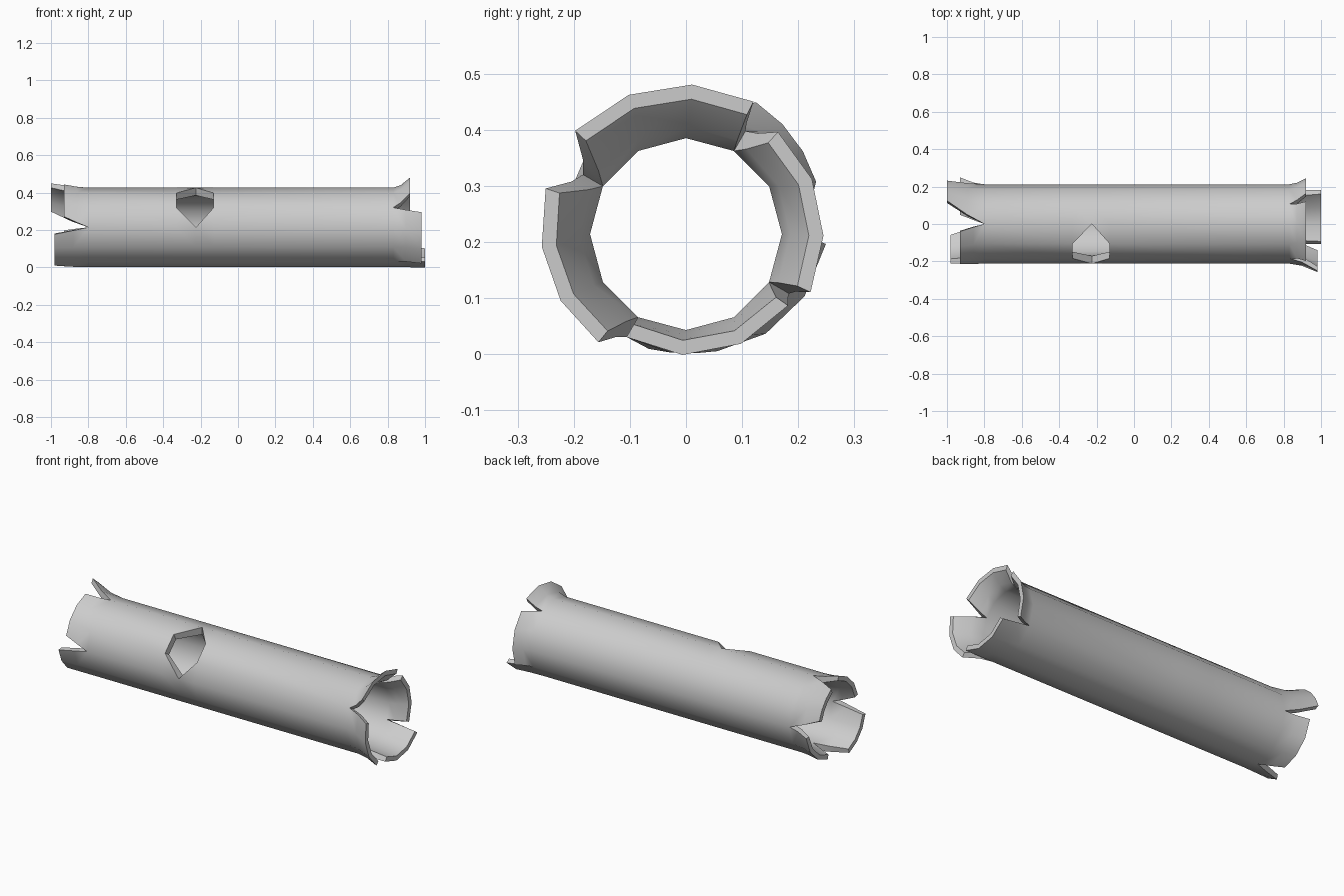
import bpy, bmesh
from math import sin, cos, radians

if "Cube" in bpy.data.objects:
    bpy.data.objects.remove(bpy.data.objects["Cube"])

R, WALL, CZ = 0.212, 0.041, 0.214
bm = bmesh.new()
pairs = {}     # outer vertex -> matching inner vertex
ring = {}      # (row, angle) -> outer vertex


def point(x, ang, r, wall):
    a = radians(ang)
    out = bm.verts.new((x, r * cos(a), CZ + r * sin(a)))
    pairs[out] = bm.verts.new((x, (r - wall) * cos(a), CZ + (r - wall) * sin(a)))
    return out


skin = []

# Trunk: twelve-sided tube with extra rows around the knot hole
rows = [-0.80, -0.33, -0.225, -0.13, 0.83]
for i, x in enumerate(rows):
    for a in range(0, 360, 30):
        ring[i, a] = point(x, a, R, WALL)
for i in range(4):
    for a in range(0, 360, 30):
        b = (a + 30) % 360
        quad = [ring[i, a], ring[i + 1, a], ring[i + 1, b], ring[i, b]]
        if i in (1, 2) and a in (90, 120, 150):
            # Hexagonal hole: open middle, corner triangles kept at both points
            if a == 90:
                quad.remove(ring[2, 120])
            elif a == 150:
                quad.remove(ring[2, 150])
            else:
                continue
        skin.append(quad)


# Splintered ends: each prong spans 90 degrees at its base and narrows and flares to its tip
def prong(row, base, tip_x, a0, a1, r0, r1):
    x0 = rows[row]
    angs = [base + 30 * k for k in range(4)]
    grid = [[ring[row, a % 360] for a in angs]]
    for t, flare in ((0.45, 0.25), (1.0, 1.0)):
        line = []
        for k, a in enumerate(angs):
            tip_a = a0 + (a1 - a0) * k / 3
            tip_r = r0 + (r1 - r0) * k / 3
            line.append(point(x0 + (tip_x - x0) * t, a + (tip_a - a) * t,
                              R + (tip_r - R) * flare, WALL + (0.026 - WALL) * t))
        grid.append(line)
    for g, h in zip(grid, grid[1:]):
        for k in range(3):
            skin.append([g[k], h[k], h[k + 1], g[k + 1]])


for p in [(60, 0.92, 63, 137, 0.265, 0.27),
          (150, 0.98, 162, 231, 0.263, 0.248),
          (240, 1.00, 240, 325, 0.212, 0.222),
          (330, 0.92, 335, 408, 0.245, 0.245)]:
    prong(4, *p)
for p in [(0, -1.00, 22, 62, 0.25, 0.266),
          (90, -0.93, 100, 165, 0.233, 0.222),
          (180, -0.98, 190, 252, 0.215, 0.215),
          (270, -0.93, 285, 356, 0.216, 0.25)]:
    prong(0, *p)

# Outer and inner bark, then rims closing every open edge
for f in skin:
    bm.faces.new(f)
edges = [e for e in bm.edges if e.is_boundary]
for f in skin:
    bm.faces.new([pairs[v] for v in reversed(f)])
for e in edges:
    a, b = e.verts
    bm.faces.new([a, b, pairs[b], pairs[a]])
for v in [v for v in bm.verts if not v.link_faces]:
    bm.verts.remove(v)
bmesh.ops.recalc_face_normals(bm, faces=bm.faces)

mesh = bpy.data.meshes.new("hollow_log")
bm.to_mesh(mesh)
bm.free()
log = bpy.data.objects.new("hollow_log", mesh)
bpy.context.collection.objects.link(log)
bpy.context.view_layer.objects.active = log
log.select_set(True)
bpy.ops.object.shade_smooth_by_angle(angle=radians(30.5))
